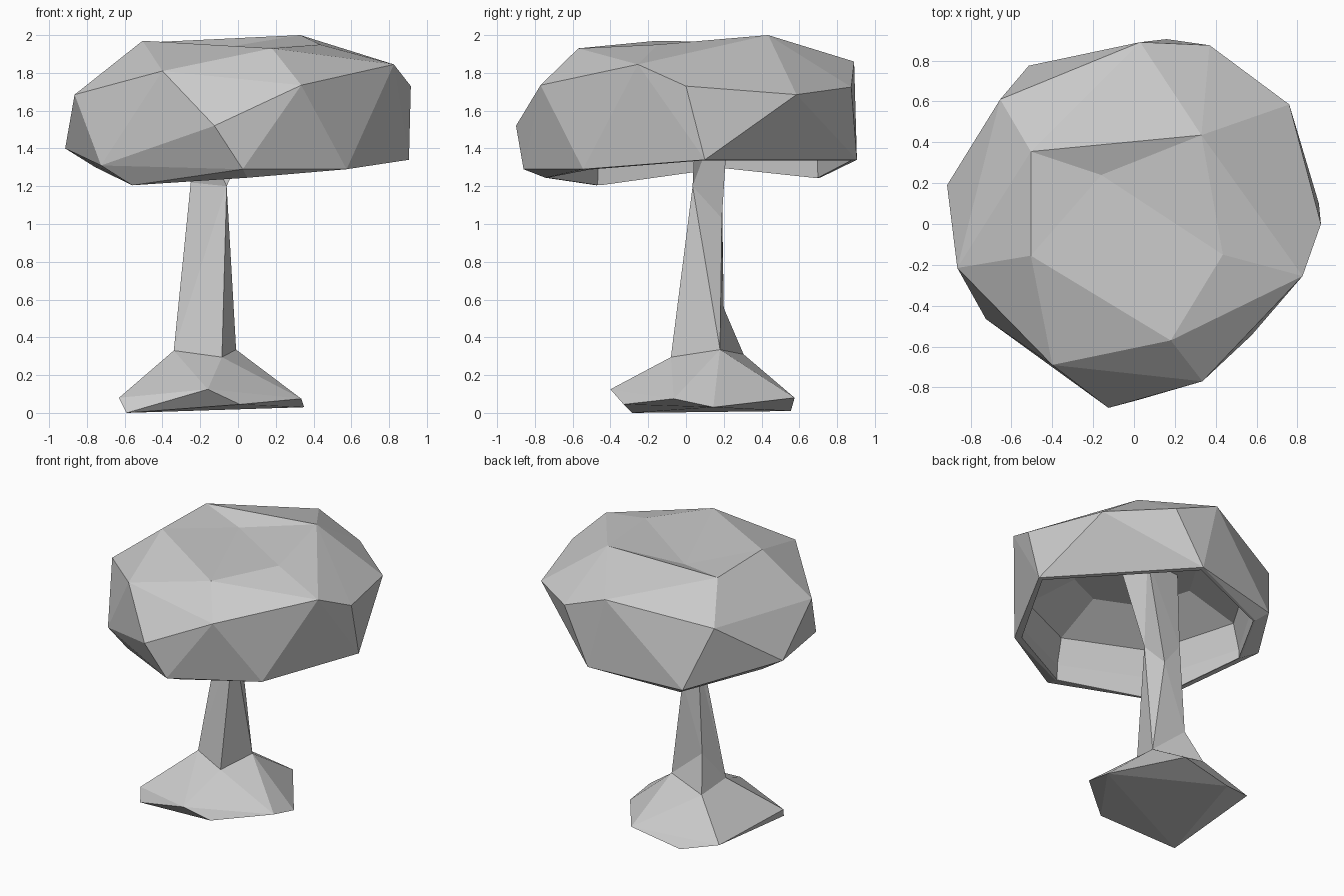
import bpy, bmesh

if "Cube" in bpy.data.objects:
    bpy.data.objects.remove(bpy.data.objects["Cube"])


def make_object(name, bm):
    bmesh.ops.recalc_face_normals(bm, faces=bm.faces)
    me = bpy.data.meshes.new(name)
    bm.to_mesh(me)
    bm.free()
    ob = bpy.data.objects.new(name, me)
    bpy.context.collection.objects.link(ob)
    return ob


def hull_mesh(points):
    bm = bmesh.new()
    for p in points:
        bm.verts.new(p)
    bmesh.ops.convex_hull(bm, input=bm.verts)
    loose = [v for v in bm.verts if not v.link_faces]
    bmesh.ops.delete(bm, geom=loose, context='VERTS')
    return bm


# Faceted cap: irregular rings from crown down to rim (crown in loop order)
crown = [(-.505, .355, 1.96), (-.505, -.155, 1.97), (.18, -.57, 1.93),
         (.435, -.15, 1.95), (.33, .435, 2.0)]
shoulder = [(-.40, -.69, 1.81), (.335, -.77, 1.735), (-.865, -.215, 1.685),
            (-.655, .61, 1.725), (.03, .89, 1.86), (.37, .875, 1.725),
            (.76, .585, 1.685), (.915, 0, 1.73), (.825, -.255, 1.845)]
rim = [(-.125, -.90, 1.52), (-.915, .19, 1.40), (-.725, -.465, 1.31),
       (.025, -.86, 1.29), (.575, -.545, 1.29), (.905, .10, 1.34),
       (.16, .905, 1.34), (-.515, .775, 1.30)]
inner_rim = [(.05, -.745, 1.245), (-.56, -.475, 1.205), (-.755, .20, 1.30),
             (-.45, .71, 1.245)]
bm = hull_mesh(crown + shoulder + rim + inner_rim)


def find(p):
    return min(bm.verts, key=lambda v: sum((a - b) ** 2 for a, b in zip(v.co, p)))


# Replace the flat crown with a fan around a shallow dent
ring = [find(p) for p in crown]
flat = [f for f in bm.faces if all(v in ring for v in f.verts)]
bmesh.ops.delete(bm, geom=flat, context='FACES')
dent = bm.verts.new((-.16, .24, 1.92))
for v, w in zip(ring, ring[1:] + ring[:1]):
    bm.faces.new((v, w, dent))
bmesh.ops.holes_fill(bm, edges=[e for e in bm.edges if e.is_boundary], sides=0)
bmesh.ops.triangulate(bm, faces=bm.faces)
cap = make_object("cap", bm)

# Hollow underside of the cap; the back right edge is thin
opening = [p[:2] for p in inner_rim] + [(.155, .89), (.89, .10), (.55, -.52)]
hollow = [(x * s, y * s, z) for s, z in ((.99, 1.0), (.98, 1.36), (.93, 1.55), (.52, 1.72))
          for x, y in opening]
cutter = make_object("hollow_cutter", hull_mesh(hollow))
cutter.hide_render = True
mod = cap.modifiers.new("hollow", 'BOOLEAN')
mod.operation = 'DIFFERENCE'
mod.solver = 'EXACT'
mod.object = cutter
bpy.context.view_layer.objects.active = cap
bpy.ops.object.modifier_apply(modifier=mod.name)
bpy.data.objects.remove(cutter)

# Trunk: four-sided foot, narrow waist and flared top, with a spur at the back left
foot = [(-.34, .025, .33), (-.085, -.08, .295), (-.01, .18, .335), (-.34, .305, .31)]
waist = [(-.25, .165, 1.22), (-.06, .035, 1.20), (-.105, .19, 1.03), (-.235, .19, 1.20)]
top = [(-.30, .06, 1.74), (.18, .06, 1.74), (.08, .235, 1.74), (-.20, .21, 1.74)]
bm = bmesh.new()
f, w, t = [[bm.verts.new(p) for p in r] for r in (foot, waist, top)]
spur = bm.verts.new((-.27, .20, .555))
for face in [(f[0], f[1], w[1]), (f[0], w[1], w[0]), (f[1], f[2], w[1]),
             (f[2], w[2], w[1]), (f[2], f[3], spur), (f[3], f[0], spur),
             (f[2], spur, w[2]), (spur, w[3], w[2]), (spur, f[0], w[3]),
             (f[0], w[0], w[3]), f, t]:
    bm.faces.new(face)
for i in range(4):
    j = (i + 1) % 4
    bm.faces.new((w[i], w[j], t[j], t[i]))
bmesh.ops.triangulate(bm, faces=bm.faces)
make_object("trunk", bm)

# Spreading root base
base = [(-.16, -.40, .125), (-.63, -.225, .08), (-.59, -.285, .0),
        (.01, -.33, .045), (.335, -.065, .075), (.35, .145, .03),
        (.04, .575, .08), (-.34, .555, .01), (-.59, .46, .07)]
make_object("base", hull_mesh(base + foot))
